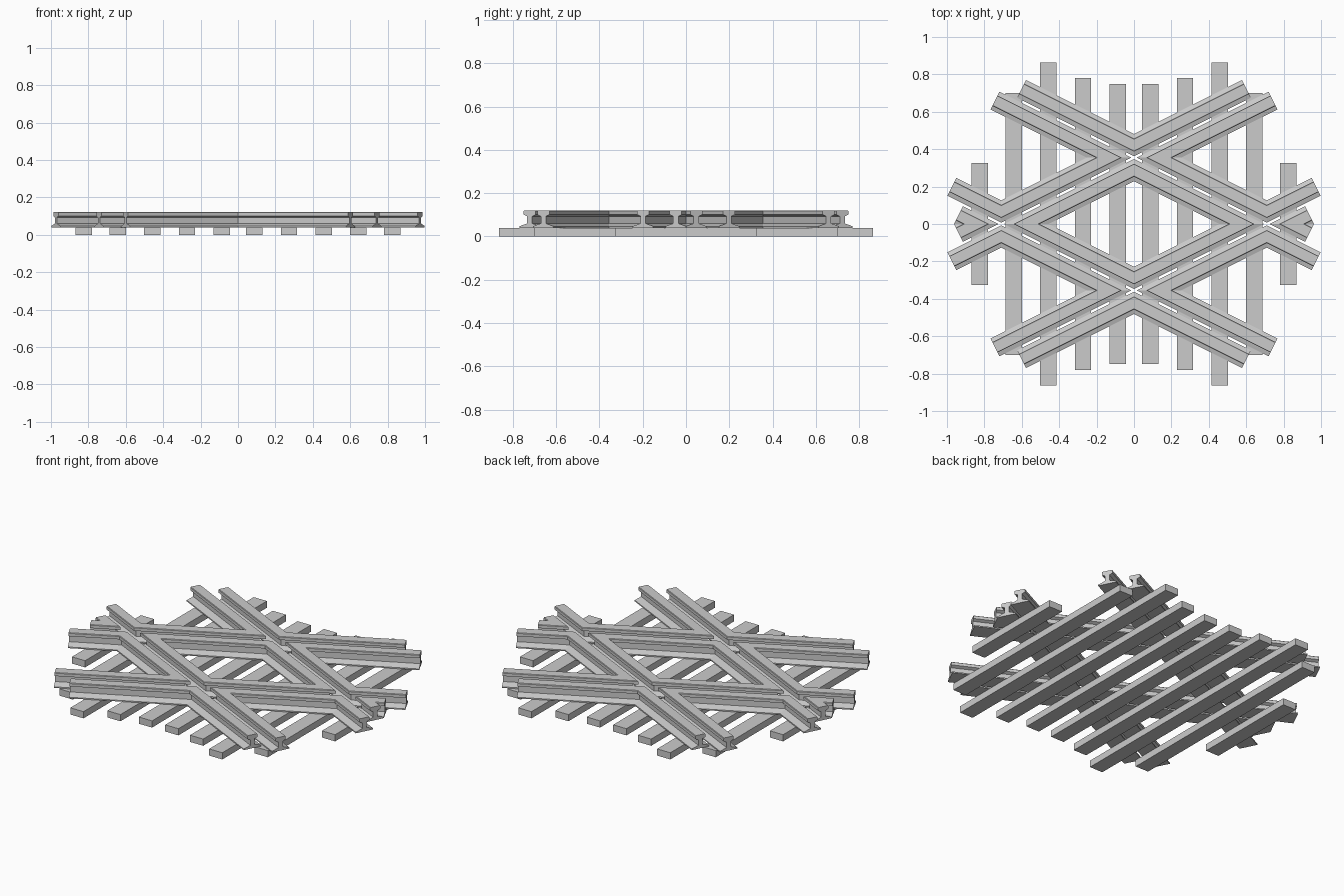
import bpy, bmesh
from math import atan2, sin, cos
from mathutils import Vector

if "Cube" in bpy.data.objects:
    bpy.data.objects.remove(bpy.data.objects["Cube"])

ANG = atan2(1, 2)              # each track is turned this much from the x axis
C, S = cos(ANG), sin(ANG)
INNER, OUTER = 0.2575, 0.3775  # rail centre distances from the track centre
LONG, SHORT = 0.96, 0.861      # half lengths of inner and outer rails

# Rail cross-section (right half): sideways, height
HALF = [(0.053, 0.040), (0.053, 0.047), (0.013, 0.060), (0.013, 0.093),
        (0.031, 0.101), (0.031, 0.118), (0.028, 0.121)]
PROFILE = HALF + [(-a, z) for a, z in reversed(HALF)]


def meet(o1, o2):
    """Crossing of a rail of track one with a rail of track two."""
    return Vector(((o2 - o1) / (2 * S), (o1 + o2) / (2 * C)))


def end(track, o, s):
    """Point at distance s along a rail of the given track (1 or -1)."""
    return Vector((s * C - track * o * S, track * s * S + o * C))


def finish(name, bm):
    bmesh.ops.recalc_face_normals(bm, faces=bm.faces)
    me = bpy.data.meshes.new(name)
    bm.to_mesh(me)
    bm.free()
    bpy.context.collection.objects.link(bpy.data.objects.new(name, me))


def rail(name, path, closed=False):
    """Sweep the rail profile along a path with mitred corners."""
    bm = bmesh.new()
    n = len(path)
    rings = []
    for i, p in enumerate(path):
        normals = []
        for a, b in ((i - 1, i), (i, i + 1)):
            if closed or (a >= 0 and b < n):
                d = (path[b % n] - path[a % n]).normalized()
                normals.append(Vector((-d.y, d.x)))
        m = normals[0]
        if len(normals) == 2:
            m = (normals[0] + normals[1]) / (1 + normals[0].dot(normals[1]))
        rings.append([bm.verts.new((p.x + m.x * a, p.y + m.y * a, z))
                      for a, z in PROFILE])
    k = len(PROFILE)
    for i in range(n if closed else n - 1):
        r, q = rings[i], rings[(i + 1) % n]
        for j in range(k):
            bm.faces.new((r[j], r[(j + 1) % k], q[(j + 1) % k], q[j]))
    if not closed:
        bm.faces.new(rings[0])
        bm.faces.new(rings[-1])
    finish(name, bm)


def flip(path, sx, sy):
    return [Vector((p.x * sx, p.y * sy)) for p in path]


# Closed rail diamond in the middle
rail("center_diamond_rail", [meet(INNER, INNER), meet(-INNER, INNER),
                             meet(-INNER, -INNER), meet(INNER, -INNER)], True)

# Obtuse V rails at front and back, acute V rails at left and right
wide_v = [end(-1, OUTER, -SHORT), meet(OUTER, OUTER), end(1, OUTER, SHORT)]
sharp_v = [end(1, -OUTER, SHORT), meet(-OUTER, OUTER), end(-1, OUTER, SHORT)]
for s in (1, -1):
    rail("wide_v_rail", flip(wide_v, 1, s))
    rail("sharp_v_rail", flip(sharp_v, s, 1))

# Three-sided rails between the crossings
side = [end(1, INNER, LONG), meet(INNER, OUTER),
        meet(-INNER, OUTER), end(1, -INNER, LONG)]
for sx in (1, -1):
    for sy in (1, -1):
        rail("side_rail", flip(side, sx, sy))

# Sleepers: x position, half length
for x, half in ((0.087, 0.748), (0.273, 0.78), (0.458, 0.864),
                (0.643, 0.70), (0.825, 0.325)):
    for s in (1, -1):
        bm = bmesh.new()
        bmesh.ops.create_cube(bm, size=1)
        bmesh.ops.scale(bm, vec=(0.087, 2 * half, 0.04), verts=bm.verts)
        bmesh.ops.translate(bm, vec=(s * x, 0, 0.02), verts=bm.verts)
        finish("sleeper", bm)
